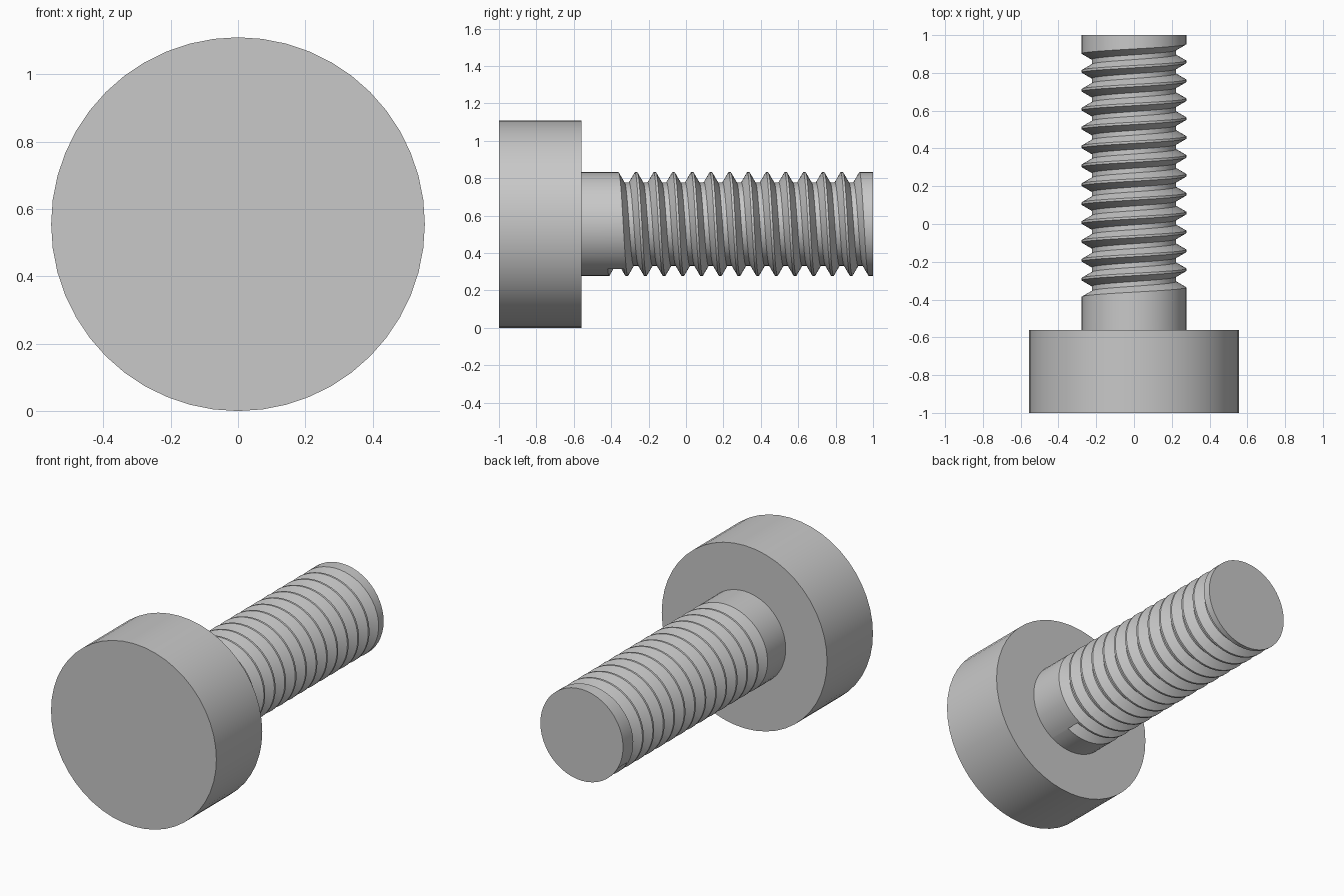
import bpy, bmesh, math
from mathutils import Matrix

cube = bpy.data.objects.get("Cube")
if cube:
    bpy.data.objects.remove(cube, do_unlink=True)

AXIS_Z = 0.555          # height of the bolt axis
SEG = 48
HEAD_R, SHAFT_R, ROOT_R = 0.555, 0.2775, 0.2235
HEAD_BACK, TIP = -0.56, 1.0
PITCH, GROOVE_START, TURNS = 0.1, -0.419, 13.25

steel = bpy.data.materials.new("plain_grey")
steel.use_nodes = True
steel.diffuse_color = (0.58, 0.58, 0.58, 1)
bsdf = next(n for n in steel.node_tree.nodes if n.type == 'BSDF_PRINCIPLED')
bsdf.inputs["Base Color"].default_value = steel.diffuse_color


def finish(bm, name):
    """Smooth the curved faces, keep hard edges and link the object."""
    bmesh.ops.recalc_face_normals(bm, faces=bm.faces[:])
    for f in bm.faces:
        f.smooth = True
    for e in bm.edges:
        e.smooth = len(e.link_faces) == 2 and e.calc_face_angle(0) < math.radians(30)
    mesh = bpy.data.meshes.new(name)
    bm.to_mesh(mesh)
    bm.free()
    mesh.materials.append(steel)
    bpy.context.collection.objects.link(bpy.data.objects.new(name, mesh))


# Head: plain cylinder lying along y
bm = bmesh.new()
place = Matrix.Translation((0, (HEAD_BACK - 1) / 2, AXIS_Z)) @ Matrix.Rotation(math.pi / 2, 4, 'X')
bmesh.ops.create_cone(bm, cap_ends=True, segments=SEG, radius1=HEAD_R, radius2=HEAD_R,
                      depth=HEAD_BACK + 1, matrix=place)
finish(bm, "bolt_head")

# Groove section: offset along y and radius
width = PITCH * 7 / 8
flank = (SHAFT_R - ROOT_R) * math.tan(math.radians(30))
SECTION = [(0, SHAFT_R), (flank, ROOT_R), (width - flank, ROOT_R), (width, SHAFT_R)]
BASE = HEAD_BACK - 0.04
GAP = 0.001             # sliver of a turn that forms the groove's end walls


def column(u):
    """Lengthwise profile (y, radius) at a fraction u of one turn."""
    pts = [(BASE, SHAFT_R)]
    for k in range(-1, int(TURNS) + 1):
        t = k + u
        for dy, r in SECTION:
            y = GROOVE_START + PITCH * t + dy
            if t < -2 * GAP:
                y = BASE
            elif t > TURNS + 2 * GAP:
                y = TIP
            cut = -1e-6 <= t <= TURNS + 1e-6
            pts.append((min(y, TIP), r if cut else SHAFT_R))
    return pts + [(TIP, SHAFT_R)]


# Threaded shank: columns joined around the axis, the thread climbing one pitch per turn
bm = bmesh.new()
turns = sorted([i / SEG for i in range(SEG + 1)] + [TURNS % 1 + GAP, 1 - GAP])
grid = []
for u in turns:
    a = 2 * math.pi * (u - 1 / 12)
    grid.append([bm.verts.new((-r * math.sin(a), y, AXIS_Z - r * math.cos(a)))
                 for y, r in column(u)])
for c0, c1 in zip(grid, grid[1:]):
    for i in range(len(c0) - 1):
        bm.faces.new((c0[i], c0[i + 1], c1[i + 1], c1[i]))
bmesh.ops.remove_doubles(bm, verts=bm.verts[:], dist=1e-5)
bmesh.ops.holes_fill(bm, edges=[e for e in bm.edges if e.is_boundary], sides=0)
finish(bm, "threaded_shank")
